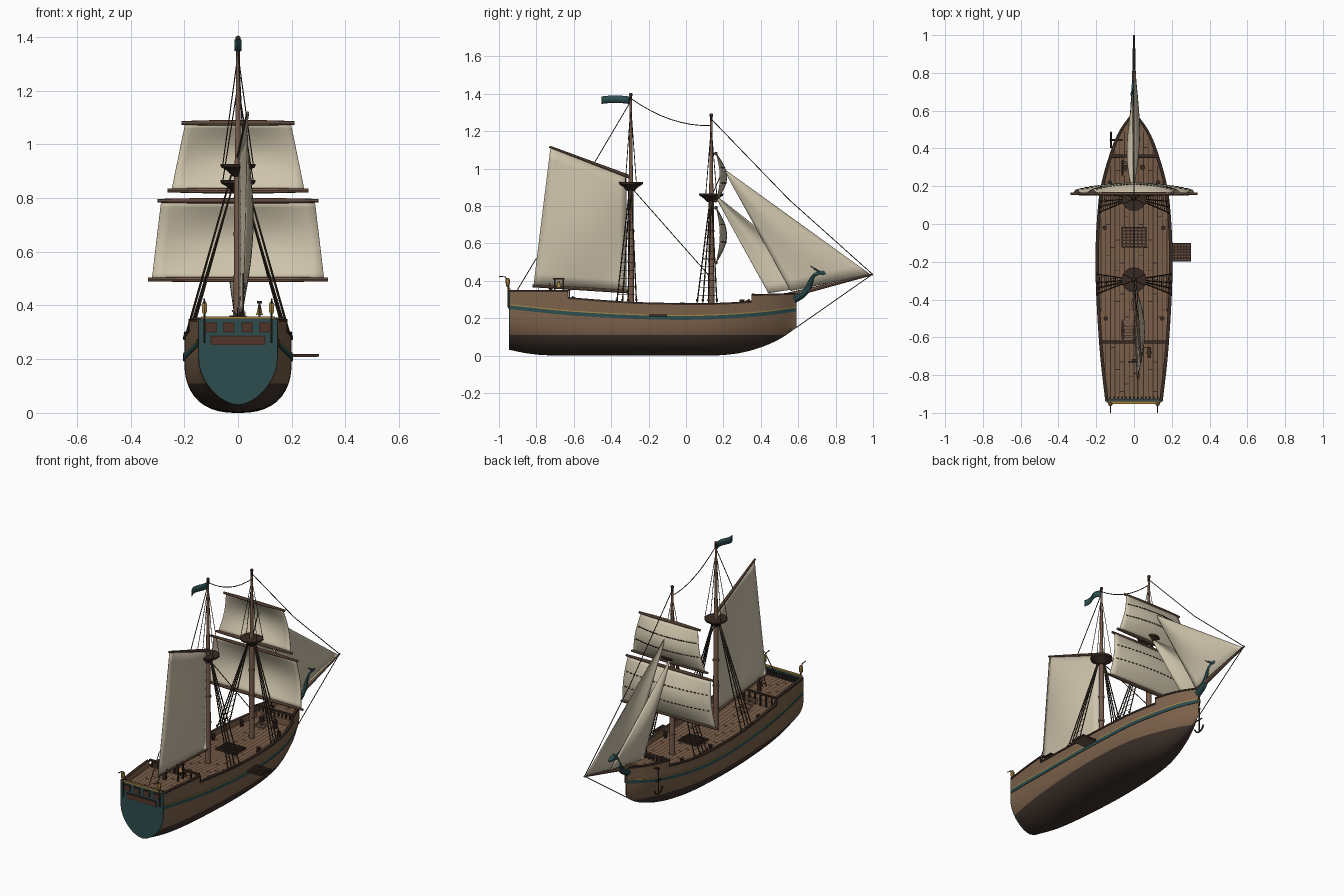
import bpy, bmesh, math
from mathutils import Vector

if "Cube" in bpy.data.objects:
    bpy.data.objects.remove(bpy.data.objects["Cube"])

def material(name, c):
    m = bpy.data.materials.new(name)
    m.diffuse_color = (*c, 1)
    m.use_nodes = True
    m.node_tree.nodes["Principled BSDF"].inputs["Base Color"].default_value = m.diffuse_color
    return m

HULL = material("hull_wood", (.20, .12, .07))
BOTTOM = material("dark_bottom", (.048, .032, .024))
TEAL = material("teal_paint", (.026, .075, .078))
GOLD = material("gold", (.36, .23, .06))
SAIL = material("sail_cloth", (.62, .55, .41))
TRIM = material("dark_trim", (.04, .023, .016))
SPAR = material("spar_wood", (.18, .105, .07))
DECK = material("deck_planks", (.19, .11, .065))
ROPE = material("rope", (.045, .03, .02))
PANEL = material("window_panel", (.085, .036, .025))

class Part:
    """Collects geometry for one named object."""
    def __init__(self, name, *mats):
        self.name, self.mats, self.bm = name, mats, bmesh.new()

    def tube(self, pts, r, n=8):
        pts = [Vector(p) for p in pts]
        rs = r if isinstance(r, (list, tuple)) else [r] * len(pts)
        d = pts[-1] - pts[0]
        ref = Vector([1 if i == min(range(3), key=lambda a: abs(d[a])) else 0 for i in range(3)])
        rings = []
        for i, p in enumerate(pts):
            t = (pts[min(i + 1, len(pts) - 1)] - pts[max(i - 1, 0)]).normalized()
            a = t.cross(ref).normalized()
            b = t.cross(a)
            rings.append([self.bm.verts.new(p + rs[i] * (a * math.cos(k * math.tau / n) + b * math.sin(k * math.tau / n)))
                          for k in range(n)])
        for q, w in zip(rings, rings[1:]):
            for k in range(n):
                self.bm.faces.new((q[k], q[(k + 1) % n], w[(k + 1) % n], w[k]))
        self.bm.faces.new(rings[0])
        self.bm.faces.new(rings[-1])

    def box(self, c, s):
        vs = bmesh.ops.create_cube(self.bm, size=1)["verts"]
        for v in vs:
            v.co = Vector((v.co[i] * s[i] + c[i] for i in range(3)))

    def ball(self, c, r):
        for v in bmesh.ops.create_uvsphere(self.bm, u_segments=10, v_segments=6, radius=r)["verts"]:
            v.co += Vector(c)

    def grid(self, f, nu, nv):
        g = [[self.bm.verts.new(f(i / nu, j / nv)) for j in range(nv + 1)] for i in range(nu + 1)]
        for i in range(nu):
            for j in range(nv):
                self.bm.faces.new((g[i][j], g[i + 1][j], g[i + 1][j + 1], g[i][j + 1]))

    def done(self, thick=0, smooth=True):
        bmesh.ops.remove_doubles(self.bm, verts=self.bm.verts, dist=1e-5)
        bmesh.ops.recalc_face_normals(self.bm, faces=self.bm.faces)
        me = bpy.data.meshes.new(self.name)
        self.bm.to_mesh(me)
        self.bm.free()
        for m in self.mats:
            me.materials.append(m)
        o = bpy.data.objects.new(self.name, me)
        bpy.context.collection.objects.link(o)
        if smooth:
            bpy.ops.object.select_all(action='DESELECT')
            o.select_set(True)
            bpy.context.view_layer.objects.active = o
            bpy.ops.object.shade_smooth_by_angle(angle=math.radians(35))
        if thick:
            md = o.modifiers.new("thickness", 'SOLIDIFY')
            md.thickness, md.offset = thick, 0

def curve(table):
    """Smooth interpolation through (y, value) pairs."""
    def slope(i):
        a, b = table[max(i - 1, 0)], table[min(i + 1, len(table) - 1)]
        return (b[1] - a[1]) / (b[0] - a[0])
    def f(y):
        y = min(max(y, table[0][0]), table[-1][0])
        i = next(k for k in range(len(table) - 1) if y <= table[k + 1][0])
        (y0, a), (y1, b) = table[i], table[i + 1]
        h = y1 - y0
        t = (y - y0) / h
        return ((2*t**3 - 3*t*t + 1) * a + (t**3 - 2*t*t + t) * h * slope(i)
                + (3*t*t - 2*t**3) * b + (t**3 - t*t) * h * slope(i + 1))
    return f

# Hull lines
beam = curve([(-.94, .148), (-.7, .175), (-.4, .195), (-.2, .2), (0, .194), (.2, .172), (.4, .115), (.5, .07), (.59, .006)])
keel = curve([(-.94, .03), (-.85, .012), (-.75, .002), (-.5, 0), (.1, 0), (.2, .003), (.3, .016), (.4, .044), (.5, .088), (.59, .148)])
full = curve([(-.94, 1.75), (-.5, 2.4), (0, 2.4), (.3, 2), (.59, 1.7)])
wide_z = curve([(-.94, .2), (0, .2), (.3, .23), (.59, .3)])
band = curve([(-.94, .262), (-.6, .228), (-.2, .208), (.1, .207), (.4, .225), (.59, .25)])
sheer = curve([(-.63, .312), (-.3, .288), (0, .281), (.2, .283), (.36, .293)])

def top(y, zone):
    return .35 if zone == 'aft' else sheer(y) if zone == 'mid' else .328 + .03 * (y - .35)

def deck(y, zone):
    return .312 if zone == 'aft' else sheer(y) - .035 if zone == 'mid' else .298

def side_x(y, z):
    k = keel(y)
    s = min(max((z - k) / (wide_z(y) - k), 0), 1)
    p = full(y)
    return beam(y) * (1 - (1 - s) ** p) ** (1 / p)

def section(y, zone):
    """(x, z, material of the row that starts here)"""
    k, b, t = keel(y), band(y), top(y, zone)
    wl, b0 = max(.11, k), b - .014
    rows = [(k + (wl - k) * (i / 8) ** 2, 1) for i in range(8)]
    rows += [(wl + (b0 - wl) * i / 4, 0) for i in range(4)]
    pts = [(side_x(y, z), z, m) for z, m in rows]
    w = lambda z, e=0: side_x(y, z) + e
    pts += [(w(b0), b0, 2), (w(b0, .004), b0, 2), (w(b + .006, .004), b + .006, 3),
            (w(b + .012, .004), b + .012, 3), (w(b + .012), b + .012, 0), (w(t), t - .01, 4), (w(t, .004), t - .01, 4),
            (w(t, .004), t, 4), (max(w(t) - .014, 0), t, 0)]
    d = deck(y, zone)
    return pts + [(max(w(t) - .014, 0), d, 5), (0, d, 5)]

ZONES = [('aft', -.94, -.63, 8), ('mid', -.63, .35, 24), ('fore', .35, .59, 12)]
stations = [(a + (b - a) * i / n, z) for z, a, b, n in ZONES for i in range(n + 1)]
hull = Part("hull", HULL, BOTTOM, TEAL, GOLD, TRIM, DECK)
for sx in (1, -1):
    prev = None
    for y, zone in stations:
        sec = section(y, zone)
        row = [hull.bm.verts.new((sx * x, y, z)) for x, z, m in sec]
        if prev:
            for i in range(len(row) - 1):
                hull.bm.faces.new((prev[i], row[i], row[i + 1], prev[i + 1])).material_index = sec[i][2]
        prev = row
hull.done()

# Stern board with windows, panel and gold rail
stern = Part("transom", TEAL)
prof = [(side_x(-.94, .03 + .32 * (i / 16) ** 1.6), .03 + .32 * (i / 16) ** 1.6) for i in range(17)]
outline = prof + [(-x, z) for x, z in prof[:0:-1]]
loops = [[stern.bm.verts.new((x * .99, y, z)) for x, z in outline] for y in (-.946, -.926)]
for l in loops:
    stern.bm.faces.new(l)
for i in range(len(outline)):
    j = (i + 1) % len(outline)
    stern.bm.faces.new((loops[0][i], loops[0][j], loops[1][j], loops[1][i]))
stern.done()
frames, panes = Part("window_frames", TRIM), Part("window_panes", PANEL)
for x, z, w, h in [(-.1, .319, .042, .038), (-.034, .319, .042, .038), (.034, .319, .042, .038), (.1, .319, .042, .038), (0, .27, .205, .036)]:
    frames.box((x, -.947, z), (w, .008, h))
    panes.box((x, -.949, z), (w - .01, .008, h - .01))
frames.done()
panes.done()
rail = Part("stern_gold_rail", GOLD)
rail.box((0, -.945, .354), (.275, .014, .009))
rail.done()

# Deck seams
seams = Part("deck_seams", TRIM)
for i in range(-7, 8):
    x = i * .025
    for zone, a, b, n in ZONES:
        ys = [a + (b - a) * j / n for j in range(n + 1)]
        for y0, y1 in zip(ys, ys[1:]):
            if abs(x) < min(beam(y0), beam(y1)) - .016:
                seams.bm.faces.new([seams.bm.verts.new((x + dx, y, deck(y, zone) + .0015))
                                    for dx, y in ((-.002, y0), (.002, y0), (.002, y1), (-.002, y1))])
            if (i * 5 + int((y0 + 2) * 40)) % 7 == 0 and abs(x) + .025 < beam(y1) - .016:
                seams.box((x + .0125, y0 + .015, deck(y0, zone) + .001), (.025, .004, .001))
seams.done()

# Cross rails, stanchions, ladders
rails, ladders = Part("cross_rails", TRIM), Part("deck_ladders", SPAR)
for y, z, zd in ((-.625, .35, .27), (.36, .328, .25)):
    w = beam(y) - .01
    rails.box((0, y, z), (2 * w, .014, .01))
    for i in range(-4, 5):
        rails.box((i * w / 4.5, y, (z + zd) / 2), (.007, .007, z - zd))
for i in range(-6, 7):
    rails.box((i * .021, -.92, .332), (.008, .012, .035))
for y0, dy, z in ((-.61, .03, .305), (.34, -.025, .29)):
    for i in range(4):
        ladders.box((-.03, y0 + dy * i, z - .012 * i), (.055, .018, .007))
    for x in (-.06, 0):
        ladders.tube([(x, y0, z + .01), (x, y0 + dy * 3.6, z - .045)], .005, 4)
rails.done()
ladders.done()

# Hatch grating and side platform
def grating(name, cx, cy, z, w, d):
    g = Part(name, TRIM)
    for i in range(7):
        t = i / 6 - .5
        g.box((cx + t * w, cy, z), (.008, d + .008, .01))
        g.box((cx, cy + t * d, z), (w + .008, .008, .01))
    g.done()
    b = Part(name + "_boards", SPAR)
    b.box((cx, cy, z - .003), (w, d, .006))
    b.done()
grating("hatch_grating", 0, -.07, .254, .125, .1)
grating("side_platform", .247, -.15, .215, .1, .09)

# Masts, balls and tops
def mast(name, y, h, nest):
    m = Part(name + "_mast", SPAR)
    m.tube([(0, y, .23), (0, y, nest), (0, y, nest + .04), (0, y, h - .01)], [.017, .014, .011, .006], 12)
    for z in (.36, .5, .66):
        m.tube([(0, y, z), (0, y, z + .012)], .0185, 12)
    m.done()
    t = Part(name + "_top", TRIM)
    t.tube([(0, y, nest - .035), (0, y, nest - .012), (0, y, nest), (0, y, nest + .012)], [.02, .042, .063, .066], 16)
    t.tube([(0, y, h - .04), (0, y, h - .012)], .0075, 8)
    t.ball((0, y, h - .01), .01)
    t.done()
    # Shrouds with ratlines, and upper shrouds
    s = Part(name + "_shrouds", ROPE)
    for sx in (1, -1):
        foot = [Vector((sx * (beam(y + d) - .004), y + d, .285)) for d in (-.075, -.045, -.015, .03)]
        head = [Vector((sx * .025, y + d * .1, nest - .03)) for d in (-.075, -.045, -.015, .03)]
        for a, b in zip(foot, head):
            s.tube([a, b], .0035, 5)
            s.ball(a + Vector((0, 0, .012)), .007)
        for i in range(1, 13):
            s.tube([foot[0].lerp(head[0], i / 14), foot[3].lerp(head[3], i / 14)], .0016, 4)
        for d in (-.03, .03):
            s.tube([(sx * .058, y + d, nest), (0, y, h - .07)], .002, 4)
    s.done()
mast("main", -.295, 1.405, .915)
mast("fore", .135, 1.295, .855)

# Yards and square sails, with reef ties on the forward side
yards, ties = Part("yards", SPAR), Part("reef_ties", ROPE)
for name, zt, wt, zb, wb in (("lower_square_sail", .79, .30, .497, .335), ("upper_square_sail", 1.08, .21, .828, .262)):
    for z, w in ((zt, wt), (zb, wb)):
        yards.tube([(-w, .16, z), (-w * .5, .16, z), (w * .5, .16, z), (w, .16, z)], [.007, .01, .01, .007], 8)
    def cloth(u, v, zt=zt, wt=wt, zb=zb, wb=wb):
        x = (2 * u - 1) * (wb - .014 + (wt - wb) * v)
        return Vector((x, .162 + math.sin(math.pi * v) * (.02 + .036 * (1 - (2 * u - 1) ** 2)), zb + (zt - zb) * v))
    s = Part(name, SAIL)
    s.grid(cloth, 16, 12)
    s.done(.003)
    for v in (.38, .7):
        for i in range(1, 24):
            ties.box(cloth(i / 24, v) + Vector((0, .003, 0)), (.013, .004, .005))
yards.done()
ties.done()

# Fore-and-aft sails
def patch(name, a, b, c, d, bulge):
    """Sail between corners a-b (bottom) and d-c (top), bellied sideways."""
    a, b, c, d = map(Vector, (a, b, c, d))
    s = Part(name, SAIL)
    s.grid(lambda u, v: a.lerp(b, u).lerp(d.lerp(c, u), v)
           + Vector((bulge * math.sin(math.pi * u) * math.sin(math.pi * v), 0, 0)), 12, 12)
    s.done(.003)
patch("gaff_sail", (.02, -.815, .378), (.004, -.318, .347), (.004, -.318, .955), (.036, -.725, 1.11), .04)
patch("outer_jib", (0, .56, .345), (0, .985, .435), (0, .2, 1.0), (0, .2, .998), .03)
patch("inner_jib", (-.012, .44, .333), (-.008, .76, .385), (-.004, .155, .86), (-.004, .153, .858), -.03)
spars = Part("gaff_boom_bowsprit", SPAR)
spars.tube([(.036, -.73, 1.117), (.004, -.3, .955)], [.006, .01])
spars.tube([(.022, -.82, .372), (0, -.3, .342)], [.007, .01])
spars.tube([(0, .5, .31), (0, .6, .335), (0, 1.0, .435)], [.016, .014, .005])
spars.done()

# Standing and running rigging
rig = Part("rigging", ROPE)
sag = [(0, -.295 + .43 * t, 1.375 - .145 * t - .16 * t * (1 - t)) for t in (i / 8 for i in range(9))]
for path in (sag, [(0, .135, 1.265), (0, .55, .835), (0, .995, .437)], [(0, .995, .433), (0, .59, .15)],
             [(0, -.295, 1.36), (.018, -.49, 1.03)], [(0, -.28, .885), (0, .13, .42)],
             [(.02, -.8, .52), (.02, -.905, .345)], [(.02, -.79, .375), (0, -.79, .315)],
             [(0, .14, .86), (0, .2, 1.0)]):
    rig.tube(path, .0025, 5)
rig.done()

# Pennant
flag = Part("pennant", TEAL)
flag.grid(lambda u, v: Vector((.012 * math.sin(u * 6), -.3 - .15 * u, 1.345 + .04 * v + .006 * math.sin(u * 3))), 10, 1)
flag.done(.003)

# Serpent figurehead
fig = Part("figurehead", TEAL)
fig.tube([(0, .575, .3), (0, .62, .325), (0, .655, .36), (0, .668, .4), (0, .685, .43), (0, .715, .445), (0, .735, .442), (0, .755, .436)],
         [.022, .02, .017, .014, .013, .015, .014, .006], 10)
for sx in (1, -1):
    fig.tube([(sx * .008, .71, .45), (sx * .014, .69, .462), (sx * .016, .665, .48)], [.006, .004, .001], 6)
fig.done()

# Stern lanterns
lamps, irons = Part("stern_lanterns", GOLD), Part("lantern_brackets", TRIM)
for sx in (1, -1):
    x = sx * .125
    lamps.tube([(x, -.953, .368), (x, -.953, .375), (x, -.953, .405), (x, -.953, .415)], [.006, .01, .012, .005], 6)
    irons.tube([(x, -.95, .26), (x, -.95, .37)], .005, 6)
    irons.tube([(x, -.945, .35), (x, -.965, .42), (x, -1.0, .424)], .003, 5)
lamps.done()
irons.done()

# Bell frame, steering wheel, bollards, casks
bell = Part("bell", GOLD)
bell.tube([(.08, -.68, .365), (.08, -.68, .375), (.08, -.68, .4)], [.014, .01, .005], 10)
bell.done()
gear = Part("deck_gear", TRIM)
for y in (-.703, -.657):
    gear.box((.08, y, .36), (.008, .008, .1))
gear.box((.08, -.68, .412), (.018, .06, .008))
for k in range(4):
    a = math.pi * k / 4
    dx, dz = .032 * math.cos(a), .032 * math.sin(a)
    gear.tube([(-dx, -.73, .36 - dz), (dx, -.73, .36 + dz)], .003, 5)
gear.box((0, -.722, .335), (.02, .015, .05))
for sx in (1, -1):
    for y in (-.5, -.02, .22):
        gear.tube([(sx * (beam(y) - .04), y, .24), (sx * (beam(y) - .04), y, .285)], [.009, .012], 8)
    gear.tube([(sx * .045, .3, .25), (sx * .045, .3, .3)], .014, 10)
gear.done()

# Cathead and anchor on the left bow
anchor = Part("anchor", TRIM)
anchor.tube([(-.06, .445, .3), (-.128, .445, .305)], .007, 6)
anchor.tube([(-.122, .445, .3), (-.122, .445, .15)], .004, 6)
anchor.tube([(-.122, .405, .18), (-.122, .42, .157), (-.122, .445, .148), (-.122, .47, .157), (-.122, .485, .18)], .005, 6)
anchor.tube([(-.122, .42, .23), (-.122, .47, .23)], .004, 6)
anchor.done()
